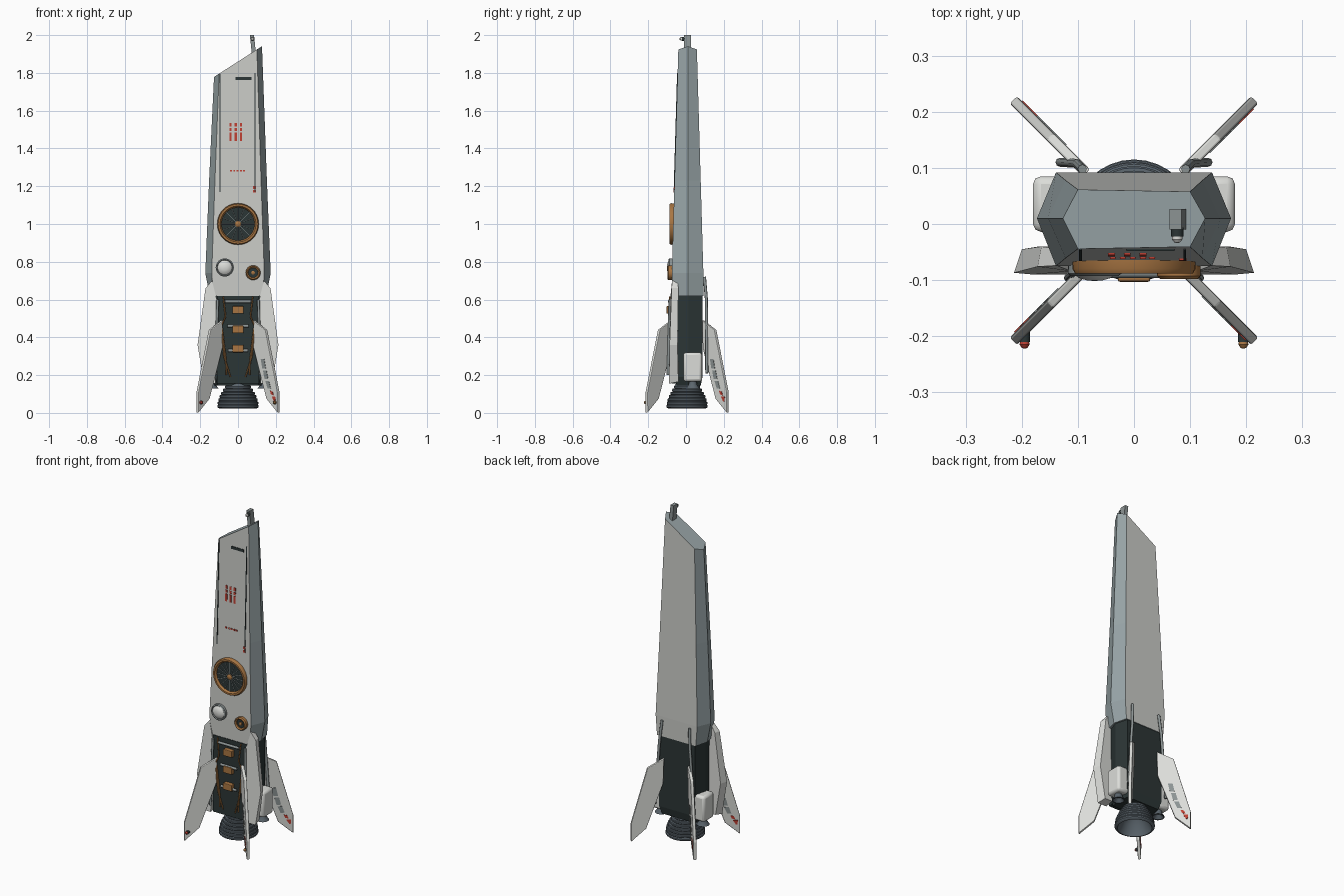
import bpy, bmesh, math
from mathutils import Vector, Matrix

if "Cube" in bpy.data.objects:
    bpy.data.objects.remove(bpy.data.objects["Cube"])


def mat(name, r, g, b):
    m = bpy.data.materials.new(name)
    lin = lambda c: c / 12.92 if c < 0.04 else ((c + 0.055) / 1.055) ** 2.4
    m.diffuse_color = (lin(r), lin(g), lin(b), 1)
    m.use_nodes = True
    m.node_tree.nodes["Principled BSDF"].inputs["Base Color"].default_value = m.diffuse_color
    return m


PALE = mat("pale_hull", .79, .795, .78)
WHITE = mat("white_panel", .86, .865, .85)
BLUE = mat("blue_grey_side", .60, .65, .66)
DARK = mat("dark_teal", .17, .21, .21)
STEEL = mat("steel", .36, .40, .43)
BRONZE = mat("bronze", .66, .46, .26)
RED = mat("red_marking", .75, .25, .20)
GREY = mat("grey_marking", .55, .58, .58)


def finish(name, bm, *mats, bevel=0, smooth=False, segments=2):
    bmesh.ops.recalc_face_normals(bm, faces=bm.faces)
    me = bpy.data.meshes.new(name)
    bm.to_mesh(me)
    bm.free()
    for m in mats:
        me.materials.append(m)
    o = bpy.data.objects.new(name, me)
    bpy.context.collection.objects.link(o)
    if bevel:
        b = o.modifiers.new("bevel", 'BEVEL')
        b.width, b.segments = bevel, segments
    if smooth:
        bpy.context.view_layer.objects.active = o
        o.select_set(True)
        bpy.ops.object.shade_smooth_by_angle(angle=math.radians(35))
        o.select_set(False)
    return o


def loft(name, rings, *mats, **kw):
    """Closed solid through matching rings of points."""
    bm = bmesh.new()
    loops = [[bm.verts.new(p) for p in r] for r in rings]
    n = len(loops[0])
    for a, b in zip(loops, loops[1:]):
        for i in range(n):
            bm.faces.new((a[i], a[(i + 1) % n], b[(i + 1) % n], b[i]))
    bm.faces.new(loops[0][::-1])
    bm.faces.new(loops[-1])
    return finish(name, bm, *mats, **kw)


def box(name, x, y, z, m, **kw):
    ring = lambda h: [(x[0], y[0], h), (x[1], y[0], h), (x[1], y[1], h), (x[0], y[1], h)]
    return loft(name, [ring(z[0]), ring(z[1])], m, **kw)


def lathe(name, profile, loc, m, forward=False, n=32):
    """Turn (radius, height) points about z, or about -y when forward."""
    rings = [[(r * math.cos(2 * math.pi * i / n), r * math.sin(2 * math.pi * i / n), h)
              for i in range(n)] for r, h in profile]
    o = loft(name, rings, m, smooth=True)
    tilt = Matrix.Rotation(math.pi / 2, 4, 'X') if forward else Matrix()
    o.matrix_world = Matrix.Translation(loc) @ tilt
    return o


def pipe(name, pts, r, m):
    c = bpy.data.curves.new(name, 'CURVE')
    c.dimensions, c.bevel_depth, c.bevel_resolution, c.use_fill_caps = '3D', r, 2, True
    s = c.splines.new('POLY')
    s.points.add(len(pts) - 1)
    for p, q in zip(s.points, pts):
        p.co = (*q, 1)
    c.materials.append(m)
    o = bpy.data.objects.new(name, c)
    bpy.context.collection.objects.link(o)


# Hull: tapering six-sided shell with a slanted top
taper = lambda z: max(0, z - .74) * .029
front_y = lambda z: -.075 + taper(z)
back_y = lambda z: .092 - taper(z)


def hull_ring(flat, tip, height):
    out = []
    for x, side in ((-flat, 'f'), (flat, 'f'), (tip, 't'), (flat, 'b'), (-flat, 'b'), (-tip, 't')):
        z = height(x)
        out.append((x, {'f': front_y, 'b': back_y, 't': lambda h: .01}[side](z), z))
    return out


hull = loft("hull", [hull_ring(.130, .150, lambda x: .62), hull_ring(.139, .173, lambda x: .74),
                     hull_ring(.122, .153, lambda x: 1.23),
                     hull_ring(.100, .127, lambda x: 1.86 + x * .64)], PALE, BLUE)
for p in hull.data.polygons:
    p.material_index = 0 if abs(p.normal.y) > .8 else 1

# Lower body and recessed front bay
sect = lambda k, z: [(x * k, y * k + .012, z) for x, y in
                     ((-.12, -.07), (.12, -.07), (.14, 0), (.12, .075), (-.12, .075), (-.14, 0))]
loft("lower_body", [sect(.88, .145), sect(1, .19), sect(1, .63)], DARK)
box("front_bay", (-.112, .112), (-.078, -.05), (.155, .62), DARK)

# Front cover plates, fins, struts, pods and pipes on both sides
for s, side in ((-1, "left"), (1, "right")):
    front = [(.112, -.084, .60), (.138, -.074, .70), (.172, -.076, .66),
             (.214, -.087, .36), (.180, -.090, .155), (.120, -.090, .155)]
    back = [(.112, -.05, .60), (.138, -.045, .70), (.165, -.04, .66),
            (.200, -.045, .36), (.170, -.04, .165), (.120, -.04, .165)]
    loft(side + "_cover_plate", [[(s * x, y, z) for x, y, z in r] for r in (front, back)], WHITE)
    pod = sorted((s * .10, s * .18))
    box(side + "_pod", pod, (-.014, .085), (.165, .32), WHITE, bevel=.014, smooth=True)
    lathe(side + "_pod_nozzle", [(.02, .17), (.022, .15), (.036, .13), (.03, .13), (.01, .15)],
          (s * .14, .036, 0), STEEL, n=20)
    pipe(side + "_rear_strut", [(s * .092, .098, .72), (s * .102, .108, .6), (s * .132, .110, .21)], .008, GREY)
    pipe(side + "_front_strut", [(s * .108, -.086, .60), (s * .118, -.096, .2)], .007, GREY)
    pipe(side + "_bay_pipe", [(s * .078, -.085, .615), (s * .066, -.088, .51), (s * .088, -.088, .46),
                              (s * .074, -.088, .30), (s * .040, -.085, .19)], .004, BRONZE)
    pipe(side + "_inner_pipe", [(s * .086, -.085, .46), (s * .064, -.085, .28), (s * .062, -.085, .20)],
         .004, BRONZE)
    # Tip lamps on the front fins
    lathe(side + "_lamp_socket", [(.009, -.01), (.010, .012)], (s * .195, -.198, .055), DARK, True, 12)
    lathe(side + "_lamp", [(.008, 0), (.009, .005), (.005, .011), (.001, .012)],
          (s * .195, -.210, .055), RED if s < 0 else BRONZE, True, 12)

# Four diagonal fins with markings on one face
fin = [(.085, .49), (.150, .44), (.215, .11), (.215, 0), (.155, .075), (.088, .34)]
patches = [[(.128, .285), (.146, .285), (.154, .235), (.136, .235)],
           [(.140, .225), (.158, .225), (.166, .180), (.148, .180)],
           [(.152, .170), (.170, .170), (.180, .130), (.164, .130)]]
marks = [[(.176, .118), (.190, .112), (.196, .092), (.182, .098)],
         [(.186, .088), (.206, .085), (.204, .060), (.198, .060)]]
for k, name in enumerate(("rear_right", "rear_left", "front_left", "front_right")):
    turn = Matrix.Translation((0, .006, 0)) @ Matrix.Rotation(math.radians(45 + 90 * k), 4, 'Z')
    slab = lambda pts, y0, y1: [[(x * 1.414, y, z) for x, z in pts] for y in (y0, y1)]
    parts = [loft(name + "_fin", slab(fin, -.009, .009), WHITE, bevel=.004)]
    parts += [loft(name + "_fin_patch", slab(p, -.011, -.008), GREY) for p in patches]
    parts += [loft(name + "_fin_mark", slab(p, -.011, -.008), RED) for p in marks]
    for o in parts:
        o.matrix_world = turn

# Main engine bell with stepped rings and hollow mouth
bell = [(.055, .16)]
for i in range(7):
    r = .066 + .040 * math.sin(i / 6 * math.pi / 2)
    z = .145 - i * .017
    bell += [(r, z), (r + .003, z - .004), (r + .003, z - .012), (r, z - .016)]
bell += [(.094, .022), (.07, .08), (.03, .12)]
lathe("engine_bell", bell, (0, .006, 0), STEEL)

# Large round intake with spokes
fan_y = front_y(1.0)
lathe("intake_disc", [(.092, -.02), (.092, .008)], (0, fan_y, 1.0), DARK, True)
lathe("intake_ring", [(.108, -.02), (.110, .012), (.105, .021), (.095, .021), (.088, .012), (.086, -.02)],
      (0, fan_y, 1.0), BRONZE, True, 40)
lathe("intake_hub", [(.016, 0), (.016, .014), (.008, .019)], (0, fan_y, 1.0), BRONZE, True, 16)
for k in range(16):
    a = k * math.pi / 8
    c, s = math.cos(a), math.sin(a)
    pipe("intake_spoke", [(r * c, fan_y - .010, 1 + r * s) for r in (.012, .09)], .0016, GREY)

# Small dome and small port
y = front_y(.76)
lathe("dome_ring", [(.047, -.01), (.048, .014), (.042, .018), (.038, .012)], (-.07, y, .77), GREY, True)
lathe("dome", [(.040, 0), (.038, .014), (.028, .022), (.014, .026), (.002, .027)], (-.07, y, .77), WHITE, True)
lathe("port_ring", [(.038, -.01), (.039, .018), (.033, .024), (.026, .018), (.025, -.01)],
      (.08, y, .742), BRONZE, True)
lathe("port_glass", [(.027, -.01), (.027, .012)], (.08, y, .742), DARK, True)
lathe("port_hub", [(.010, 0), (.010, .018), (.004, .021)], (.08, y, .742), BRONZE, True, 16)

# Equipment in the front bay
for z, w in ((.59, .068), (.46, .055), (.33, .052)):
    pipe("bay_crossbar", [(-w, -.088, z), (w, -.088, z)], .008, GREY)
for z in (.545, .442, .340):
    box("bay_box", (-.029, .029), (-.103, -.07), (z - .02, z + .02), BRONZE, bevel=.004)


# Thin painted plates on the hull front
def decal(name, x0, x1, z0, z1, m):
    ring = lambda d: [(x, front_y(z) + d, z) for x, z in ((x0, z0), (x1, z0), (x1, z1), (x0, z1))]
    loft(name, [ring(-.003), ring(.003)], m)


decal("left_seam", -.098, -.093, 1.17, 1.795, DARK)
decal("right_seam", .088, .093, 1.17, 1.80, DARK)
decal("upper_slot", -.013, .072, 1.762, 1.778, DARK)
for x in (-.040, -.012, .016):
    decal("upper_stripe", x - .006, x + .006, 1.440, 1.485, RED)
    decal("middle_stripe", x - .006, x + .006, 1.492, 1.508, RED)
    decal("top_stripe", x - .006, x + .006, 1.515, 1.535, RED)
for x in (-.038, -.020, -.002, .016, .032):
    decal("small_dash", x - .005, x + .005, 1.278, 1.287, RED)
for z in (1.166, 1.186):
    decal("side_mark", .080, .094, z, z + .014, RED)

# Slanted mast with lamp at the top
mast = lambda x, z: [(x - .011, -.010, z), (x + .011, -.010, z), (x + .011, .027, z), (x - .011, .027, z)]
loft("mast", [mast(.086, 1.88), mast(.074, 2.0)], GREY)
lathe("mast_lamp_socket", [(.011, 0), (.011, .016)], (.077, -.006, 1.98), DARK, True, 12)
lathe("mast_lamp", [(.009, 0), (.009, .006), (.005, .011), (.001, .012)], (.077, -.022, 1.98), WHITE, True, 12)
